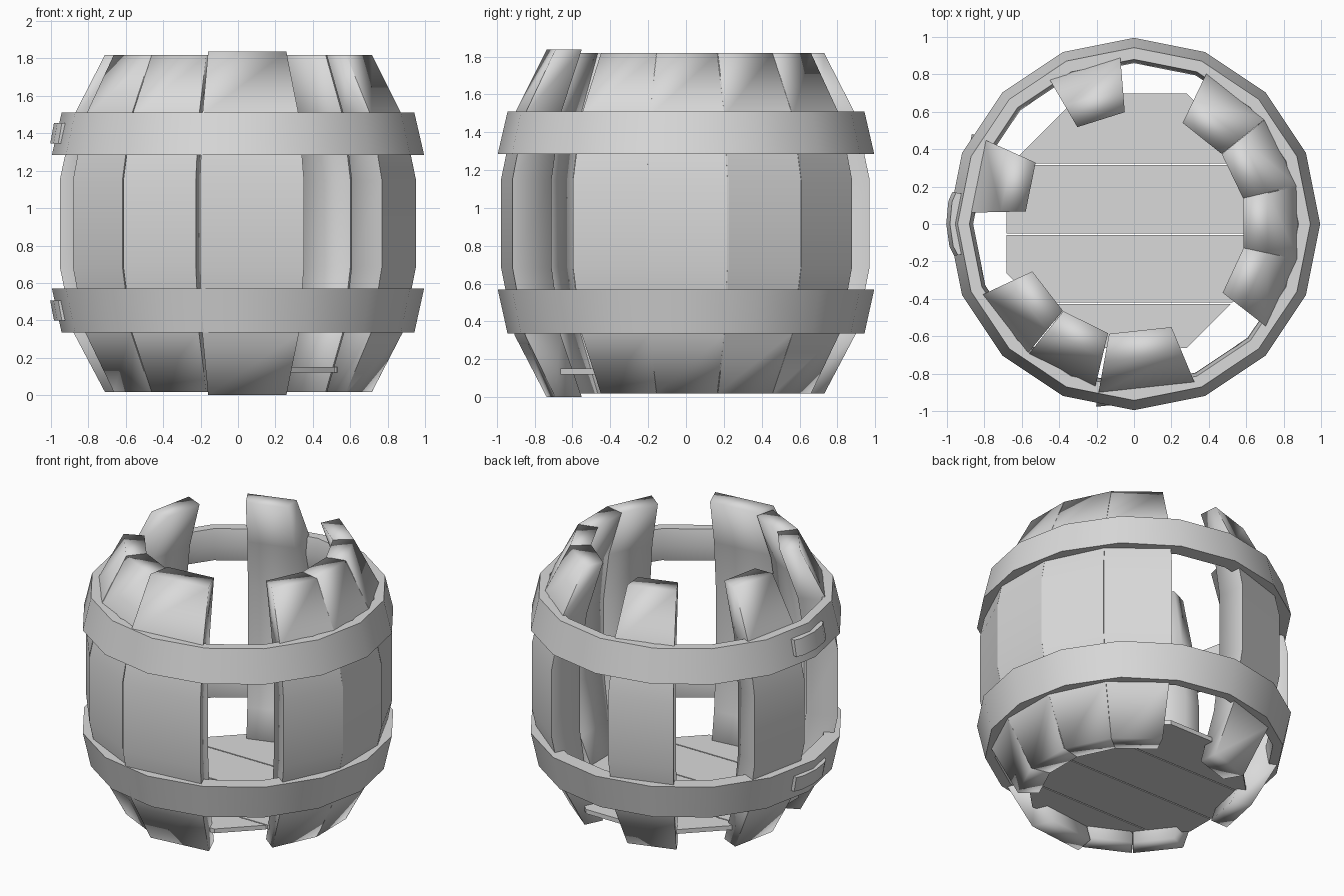
import bpy, bmesh, math
from mathutils import Matrix, Vector

if "Cube" in bpy.data.objects:
    bpy.data.objects.remove(bpy.data.objects["Cube"], do_unlink=True)

grey = bpy.data.materials.new("plain_grey")
grey.use_nodes = True
grey.diffuse_color = (0.7, 0.7, 0.7, 1)
grey.node_tree.nodes["Principled BSDF"].inputs["Base Color"].default_value = (0.7, 0.7, 0.7, 1)


def finish(name, bm, angle):
    """Turn a bmesh into a smooth shaded object."""
    bmesh.ops.recalc_face_normals(bm, faces=bm.faces)
    mesh = bpy.data.meshes.new(name)
    bm.to_mesh(mesh)
    bm.free()
    mesh.materials.append(grey)
    ob = bpy.data.objects.new(name, mesh)
    bpy.context.collection.objects.link(ob)
    bpy.ops.object.select_all(action="DESELECT")
    bpy.context.view_layer.objects.active = ob
    ob.select_set(True)
    bpy.ops.object.shade_smooth_by_angle(angle=math.radians(angle))


def loft(name, sections, closed, angle):
    """Bridge equal sections; close into a ring or cap the ends."""
    bm = bmesh.new()
    rows = [[bm.verts.new(p) for p in s] for s in sections]
    n = len(rows[0])
    pairs = list(zip(rows, rows[1:]))
    if closed:
        pairs.append((rows[-1], rows[0]))
    else:
        bm.faces.new(rows[0])
        bm.faces.new(rows[-1])
    for a, b in pairs:
        for i in range(n):
            j = (i + 1) % n
            bm.faces.new((a[i], a[j], b[j], b[i]))
    finish(name, bm, angle)


def polar(r, deg, z):
    a = math.radians(deg)
    return Vector((r * math.cos(a), r * math.sin(a), z))


# Staves: bulging profile as (outer radius, inner radius, height)
PROFILE = [(0.715, 0.585, 0.02), (0.88, 0.7, 0.34), (0.95, 0.75, 0.69),
           (0.95, 0.75, 1.15), (0.88, 0.7, 1.49), (0.715, 0.585, 1.82)]


def stave(name, centre, half=12.8, yaw=0, inset=0, stretch=1):
    """A stave facing outward, optionally twisted about its own axis."""
    widen = 1 / math.cos(math.radians(half))
    pivot = polar(0.8, centre, 0)
    twist = Matrix.Rotation(math.radians(yaw), 3, "Z")
    sections = []
    for outer, inner, z in PROFILE:
        z = 0.918 + (z - 0.92) * stretch
        inner -= inset
        corners = [(outer, -half), (outer, half), (inner, half), (inner, -half)]
        points = [polar(r * widen, centre + d, z) for r, d in corners]
        sections.append([pivot + twist @ (p - pivot) for p in points])
    loft(name, sections, False, 100)


for k, centre in enumerate([0.5, 25.8, 51.5, 107.5, 217.8, 243.8, -25]):
    stave(f"stave_{k + 1}", centre)
stave("twisted_stave", 162.5, yaw=6)
stave("wide_front_stave", 274.2, half=16.4, yaw=2, inset=0.015, stretch=1.02)


# Hoops: sixteen sided bands, wide edge towards the middle of the barrel
def hoop(name, z_wide, z_narrow):
    prof = [(0.995, z_wide), (0.943, z_narrow), (0.88, z_narrow),
            (0.86, (z_wide + z_narrow) / 2), (0.89, z_wide)]
    loft(name, [[polar(r, k * 22.5, z) for r, z in prof] for k in range(16)], True, 60)


hoop("upper_hoop", 1.285, 1.51)
hoop("lower_hoop", 0.57, 0.335)


# Clasps: short curved plates on the right side of each hoop
def clasp(name, z_wide, z_narrow):
    sections = []
    for deg, drop in ((170, 0.018), (173, 0.004), (180, 0), (187, 0.01), (190, 0.028)):
        prof = [(1.004, z_wide), (0.984, z_narrow), (0.92, z_narrow), (0.94, z_wide)]
        sections.append([polar(r - drop, deg, z) for r, z in prof])
    loft(name, sections, False, 50)


clasp("upper_clasp", 1.345, 1.455)
clasp("lower_clasp", 0.505, 0.4)

# Base: an octagon split into four planks with thin gaps
seams = [-0.8, -0.425, -0.055, 0.32, 0.8]
middle = Vector((0, 0.018, 0))
for k, (low, high) in enumerate(zip(seams, seams[1:])):
    bm = bmesh.new()
    bm.faces.new([bm.verts.new(middle + polar(0.737, 22.5 + i * 45, 0.12)) for i in range(8)])
    for y, side in ((low + 0.004, -1), (high - 0.004, 1)):
        bmesh.ops.bisect_plane(bm, geom=bm.verts[:] + bm.edges[:] + bm.faces[:],
                               plane_co=(0, y, 0), plane_no=(0, side, 0), clear_outer=True)
    top = bmesh.ops.extrude_face_region(bm, geom=bm.faces[:], use_keep_orig=True)
    moved = [v for v in top["geom"] if isinstance(v, bmesh.types.BMVert)]
    bmesh.ops.translate(bm, verts=moved, vec=(0, 0, 0.03))
    finish(f"base_plank_{k + 1}", bm, 30)
